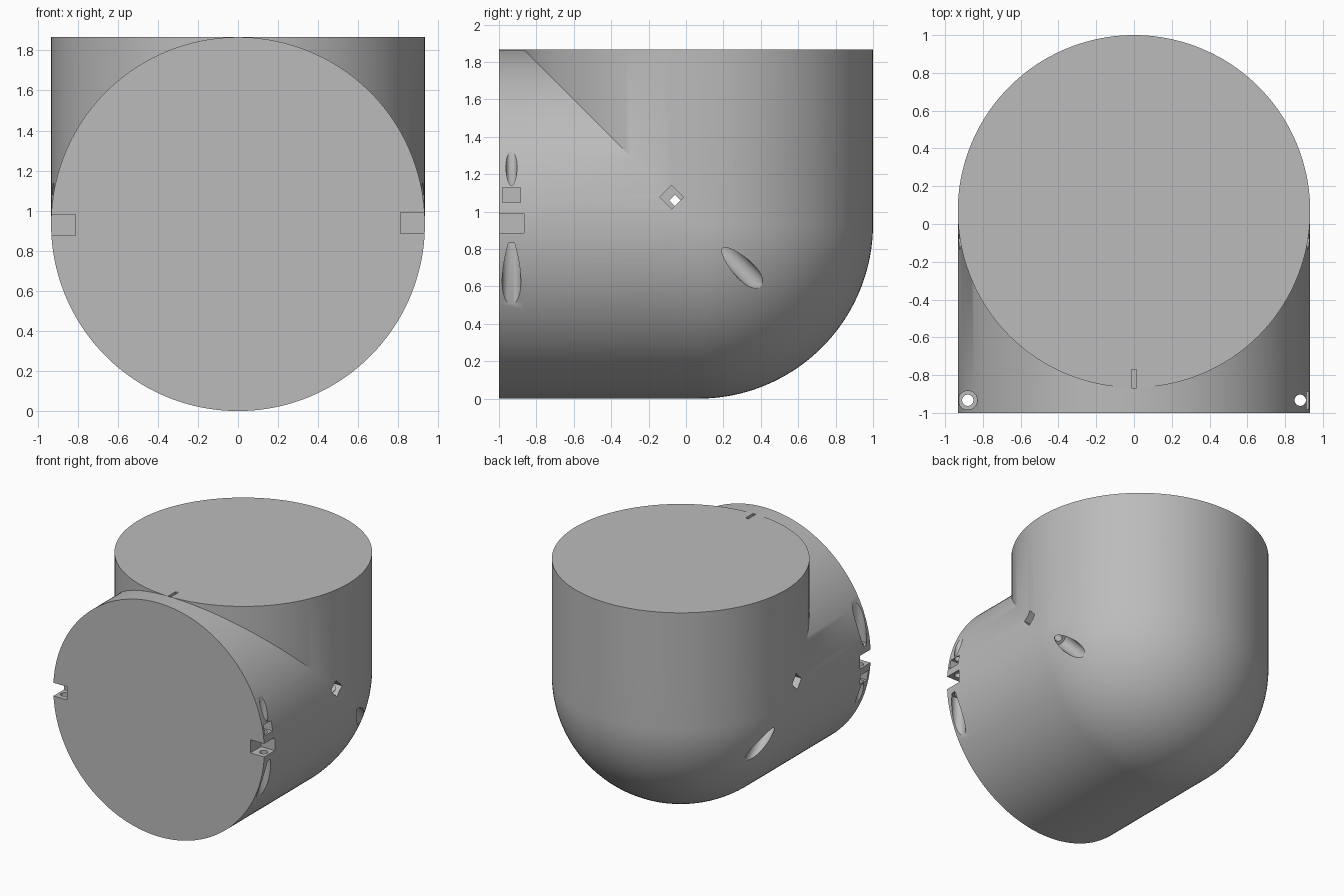
import bpy, bmesh
from math import sin, cos, pi, radians
from mathutils import Matrix, Vector

cube = bpy.data.objects.get("Cube")
if cube:
    bpy.data.objects.remove(cube)

R = 0.933               # pipe radius
CY, CZ = 0.067, 0.933   # centre of the bend
SEAM_Y = -0.867         # joint between flange and elbow
TOP = 1.867
SIDES, STEPS = 160, 40

grey = bpy.data.materials.new("plain grey")
grey.use_nodes = True
grey.diffuse_color = (0.5, 0.5, 0.5, 1)
grey.node_tree.nodes["Principled BSDF"].inputs["Base Color"].default_value = (0.5, 0.5, 0.5, 1)


def make(name, bm):
    bmesh.ops.recalc_face_normals(bm, faces=bm.faces)
    mesh = bpy.data.meshes.new(name)
    bm.to_mesh(mesh)
    bm.free()
    mesh.materials.append(grey)
    obj = bpy.data.objects.new(name, mesh)
    bpy.context.collection.objects.link(obj)
    return obj


def rod(name, start, end, radius, sides=48):
    start, end = Vector(start), Vector(end)
    axis = end - start
    turn = axis.to_track_quat('Z', 'Y').to_matrix().to_4x4()
    bm = bmesh.new()
    bmesh.ops.create_cone(bm, cap_ends=True, segments=sides, radius1=radius, radius2=radius,
                          depth=axis.length, matrix=Matrix.Translation((start + end) / 2) @ turn)
    return make(name, bm)


def block(name, centre, size, tilt=0):
    bm = bmesh.new()
    bmesh.ops.create_cube(bm, size=1, matrix=Matrix.Translation(centre)
                          @ Matrix.Rotation(tilt, 4, 'X') @ Matrix.Diagonal((*size, 1)))
    return make(name, bm)


def elbow(name):
    """Mitred inside corner, spherical outside corner, one closed skin."""
    bm = bmesh.new()
    circle = [(R * cos(2 * pi * i / SIDES), R * sin(2 * pi * i / SIDES)) for i in range(SIDES)]

    def joint(c, s, a):
        if s >= 0:
            return (c, CY - s, CZ + s)
        return (c, CY - s * sin(a), CZ + s * cos(a))

    rings = [[bm.verts.new((c, SEAM_Y, CZ + s)) for c, s in circle]]
    for k in range(STEPS + 1):
        rings.append([bm.verts.new(joint(c, s, pi / 2 * k / STEPS)) for c, s in circle])
    rings.append([bm.verts.new((c, CY - s, TOP)) for c, s in circle])
    for a, b in zip(rings, rings[1:]):
        for i in range(SIDES):
            j = (i + 1) % SIDES
            bm.faces.new((a[i], a[j], b[j], b[i]))
    bm.faces.new(rings[0])
    bm.faces.new(rings[-1])
    bmesh.ops.remove_doubles(bm, verts=bm.verts, dist=1e-5)
    return make(name, bm)


def carve(obj, cutter, operation='DIFFERENCE'):
    mod = obj.modifiers.new("carve", 'BOOLEAN')
    mod.operation, mod.solver, mod.object = operation, 'EXACT', cutter
    bpy.context.view_layer.objects.active = obj
    bpy.ops.object.modifier_apply(modifier=mod.name)


# Main parts: flange disc and the two elbow halves split along an arc
flange = rod("flange_disc", (0, -1, CZ), (0, SEAM_Y, CZ), R, SIDES)
front_half = elbow("inner_elbow")
back_half = elbow("outer_elbow")
splitter = rod("splitter", (-1.5, 1, 0), (1.5, 1, 0), 1.4, 256)
carve(front_half, splitter)
carve(back_half, splitter, 'INTERSECT')

# Flange clamps: the two sides are half a turn apart about the pipe axis
flange_cuts = []
for s in (1, -1):
    x, y = s * 0.88, -0.933
    flange_cuts += [
        block("notch", (s * 0.91, y, CZ + s * 0.005), (0.2, 0.2, 0.105)),
        rod("screw_hole", (x, y, CZ - s * 0.3), (x, y, CZ + s * 0.6), 0.03),
        rod("head_bore", (x, y, CZ - s * 0.6), (x, y, CZ - s * 0.1), 0.05),
        block("nut_pocket", (s * 0.94, y, CZ + s * 0.155), (0.2, 0.095, 0.08)),
    ]

# Elbow clamps: mirrored diagonal screws across the arc seam
elbow_cuts = [block("key_slot", (0, -0.82, TOP), (0.025, 0.1, 0.08))]
for s in (1, -1):
    def along(d):
        return (s * 0.86, CY + d * 0.7071, CZ - d * 0.7071)
    elbow_cuts += [
        block("diagonal_pocket", (s * 0.94, -0.077, 1.077), (0.2, 0.09, 0.09), radians(45)),
        rod("diagonal_hole", along(-0.2), along(0.3), 0.03),
        rod("diagonal_bore", along(0.15), along(0.9), 0.055),
    ]

for cutter in flange_cuts:
    carve(flange, cutter)
for cutter in elbow_cuts:
    carve(front_half, cutter)
    if cutter.name.startswith("diagonal"):
        carve(back_half, cutter)
for cutter in flange_cuts + elbow_cuts + [splitter]:
    bpy.data.objects.remove(cutter)

# Smooth skins with crisp edges
for part in (flange, front_half, back_half):
    bpy.ops.object.select_all(action='DESELECT')
    part.select_set(True)
    bpy.context.view_layer.objects.active = part
    bpy.ops.object.shade_smooth_by_angle(angle=radians(30))
